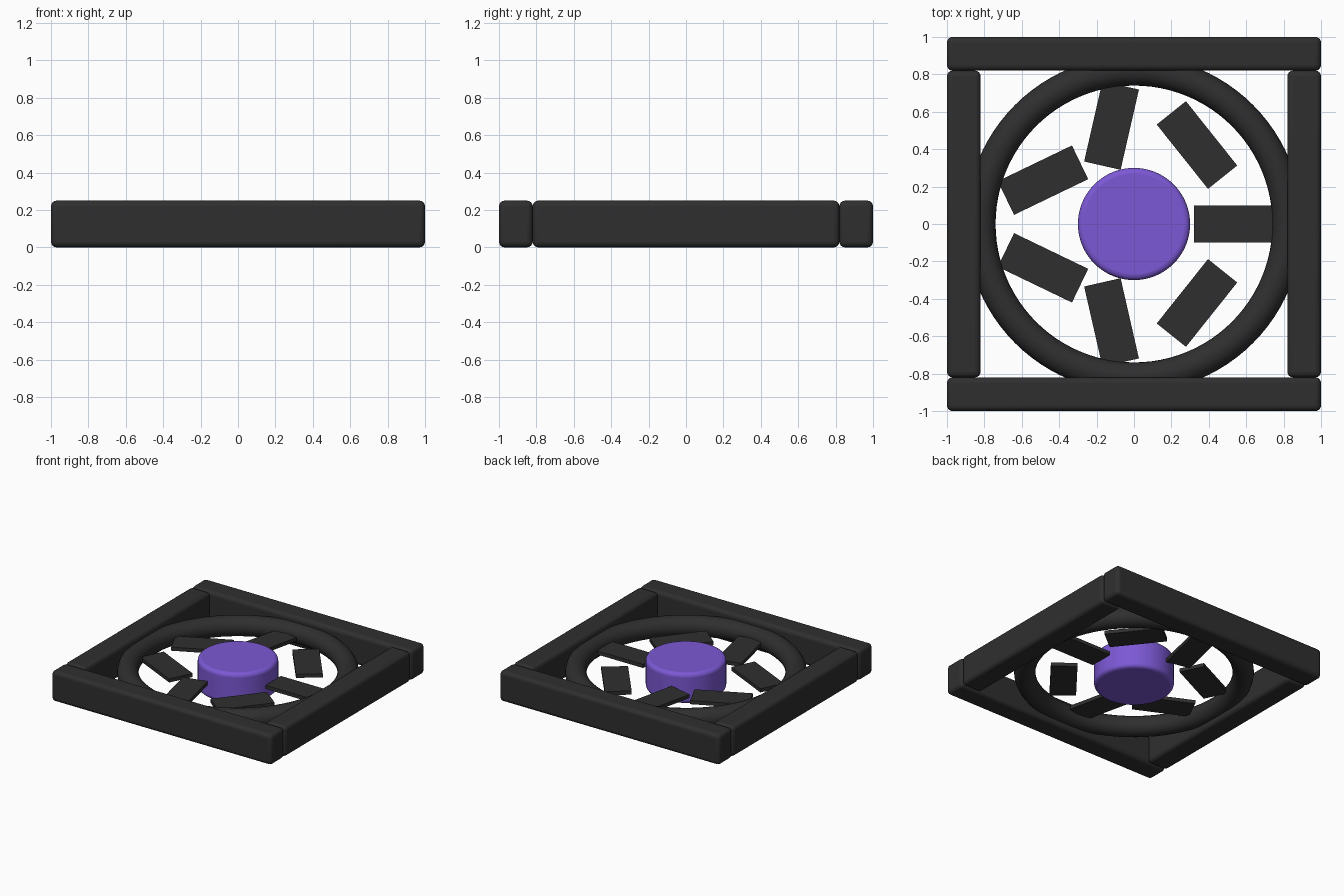
import bpy
import math

cube = bpy.data.objects.get("Cube")
if cube:
    bpy.data.objects.remove(cube, do_unlink=True)

MID = 0.125          # mid height of the whole fan
HEIGHT = 0.25


def make_material(name, rgb):
    mat = bpy.data.materials.new(name)
    mat.use_nodes = True
    mat.diffuse_color = (*rgb, 1)
    shader = next(n for n in mat.node_tree.nodes if n.type == "BSDF_PRINCIPLED")
    shader.inputs["Base Color"].default_value = (*rgb, 1)
    shader.inputs["Roughness"].default_value = 0.6
    return mat


charcoal = make_material("charcoal", (0.028, 0.028, 0.028))
purple = make_material("purple", (0.2, 0.098, 0.66))


def finish(name, mat, bevel=0.0):
    """Name the active object, colour it and round its edges."""
    obj = bpy.context.object
    obj.name = name
    obj.data.materials.append(mat)
    if bevel:
        mod = obj.modifiers.new("rounded_edges", "BEVEL")
        mod.width = bevel
        mod.segments = 4
        mod.limit_method = "ANGLE"
        bpy.ops.object.shade_smooth_by_angle(angle=math.radians(40))
    return obj


def add_box(name, size, location, mat, turn=0.0, bevel=0.0):
    bpy.ops.mesh.primitive_cube_add(size=1, location=location)
    obj = bpy.context.object
    obj.scale = size
    bpy.ops.object.transform_apply(location=False, rotation=False, scale=True)
    obj.rotation_euler.z = turn
    return finish(name, mat, bevel)


# Square frame: two full-length bars, two shorter bars between them
for side, label in ((-1, "front"), (1, "back")):
    add_box(f"{label}_frame_bar", (2, 0.18, HEIGHT), (0, side * 0.91, MID),
            charcoal, bevel=0.03)
for side, label in ((-1, "right"), (1, "left")):
    add_box(f"{label}_frame_bar", (0.18, 1.64, HEIGHT), (side * 0.91, 0, MID),
            charcoal, bevel=0.03)

# Round shroud ring
bpy.ops.mesh.primitive_torus_add(major_radius=0.82, minor_radius=0.08,
                                 major_segments=96, minor_segments=24,
                                 location=(0, 0, MID))
finish("shroud_ring", charcoal)
bpy.ops.object.shade_smooth()

# Central hub
bpy.ops.mesh.primitive_cylinder_add(vertices=64, radius=0.3, depth=HEIGHT,
                                    location=(0, 0, MID))
finish("hub", purple, bevel=0.03)

# Flat blades, spaced evenly but each turned against its own angle
BLADES = 7
for i in range(BLADES):
    angle = math.tau * i / BLADES
    spot = (0.54 * math.cos(angle), 0.54 * math.sin(angle), MID)
    add_box(f"blade_{i + 1}", (0.44, 0.2, 0.03), spot, charcoal, turn=-angle)
